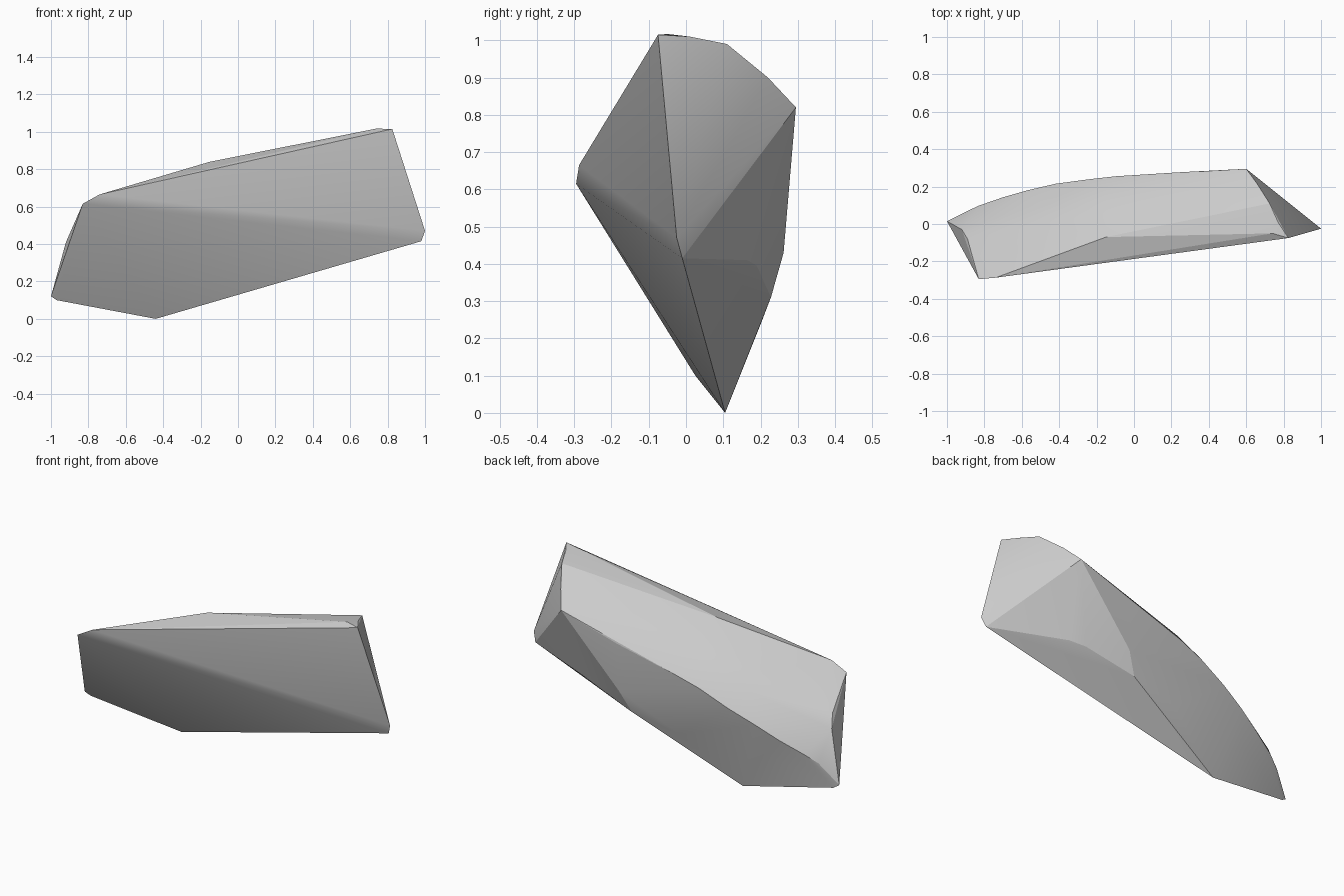
import bpy, bmesh

if "Cube" in bpy.data.objects:
    bpy.data.objects.remove(bpy.data.objects["Cube"])

# Key corners of the chipped stone slab, grouped by region
front_face = [(-.83, -.295, .615), (-.74, -.287, .665), (.825, -.075, 1.015),
              (1, -.025, .47), (.98, -.01, .415)]
base_edge = [(-.44, .105, 0), (-.97, .025, .10), (-1, .015, .12)]
left_end = [(-.92, -.03, .41), (-.89, -.08, .475)]
right_end = [(.74, -.05, 1.017), (.77, .01, 1.01), (.725, .11, .99),
             (.655, .22, .90), (.6, .295, .82)]
top_ridge = [(-.15, -.07, .84)]
underside = [(.66, .10, .413), (.57, .165, .41), (.48, .19, .395), (.19, .228, .31)]

# Rounded back: silhouette line, upper bulge, lower bulge
back = [(-.9, .065, .24), (-.83, .098, .285), (-.7, .143, .35), (-.57, .18, .42),
        (-.42, .215, .49), (-.25, .238, .57), (-.1, .255, .62), (.25, .277, .71),
        (-.15, .06, .775), (-.15, .17, .70), (-.5, .0, .64), (-.5, .11, .565),
        (-.75, -.08, .53), (-.75, .04, .45),
        (.25, .262, .43), (-.1, .205, .25), (-.35, .2, .38), (-.6, .135, .24)]


def hull(name, points):
    bm = bmesh.new()
    for p in points:
        bm.verts.new(p)
    res = bmesh.ops.convex_hull(bm, input=bm.verts)
    loose = [v for v in bm.verts if not v.link_faces]
    bmesh.ops.delete(bm, geom=loose, context='VERTS')
    bmesh.ops.recalc_face_normals(bm, faces=bm.faces)
    mesh = bpy.data.meshes.new(name)
    bm.to_mesh(mesh)
    bm.free()
    obj = bpy.data.objects.new(name, mesh)
    bpy.context.collection.objects.link(obj)
    return obj


# Stone shard
shard = hull("stone_shard", front_face + base_edge + left_end + right_end
             + top_ridge + underside + back)
bpy.context.view_layer.objects.active = shard
shard.select_set(True)
bpy.ops.object.shade_smooth_by_angle(angle=0.25)
